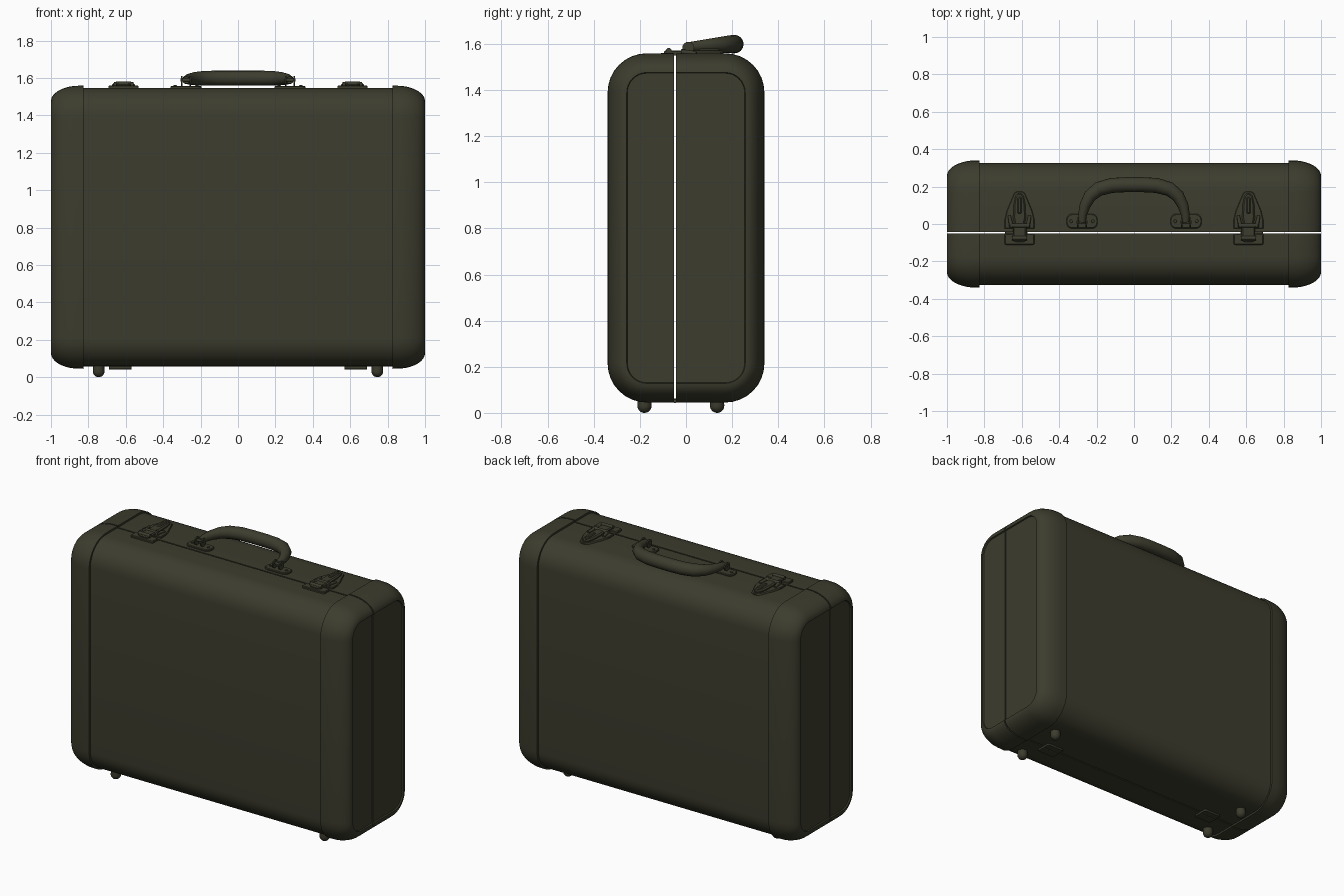
import bpy, bmesh, math
from mathutils import Vector

if "Cube" in bpy.data.objects:
    bpy.data.objects.remove(bpy.data.objects["Cube"])

olive = bpy.data.materials.new("dark_olive")
olive.diffuse_color = (0.045, 0.045, 0.027, 1)
olive.use_nodes = True
olive.node_tree.nodes["Principled BSDF"].inputs["Base Color"].default_value = olive.diffuse_color
SEAM, GAP = -0.047, 0.004


def finish(bm, name, angle=35):
    bmesh.ops.recalc_face_normals(bm, faces=bm.faces)
    me = bpy.data.meshes.new(name)
    bm.to_mesh(me)
    bm.free()
    me.materials.append(olive)
    ob = bpy.data.objects.new(name, me)
    bpy.context.collection.objects.link(ob)
    bpy.ops.object.select_all(action='DESELECT')
    ob.select_set(True)
    bpy.context.view_layer.objects.active = ob
    bpy.ops.object.shade_smooth_by_angle(angle=math.radians(angle))
    return ob


def rounded_rect(hw, hh, r, seg=8):
    pts = []
    for i, (sx, sy) in enumerate(((1, 1), (-1, 1), (-1, -1), (1, -1))):
        for k in range(seg + 1):
            a = math.pi / 2 * (i + k / seg)
            pts.append((sx * (hw - r) + r * math.cos(a), sy * (hh - r) + r * math.sin(a)))
    return pts


def bridge(bm, rings):
    n = len(rings[0])
    for a, b in zip(rings, rings[1:]):
        for i in range(n):
            bm.faces.new((a[i], a[(i + 1) % n], b[(i + 1) % n], b[i]))


def shell_half(name, sections, front, end_face):
    """Loft (x, half depth, half height, radius) sections, keep one side of the seam."""
    bm = bmesh.new()
    rings = [[bm.verts.new((x, y, z + 0.802)) for y, z in rounded_rect(d, h, r)]
             for x, d, h, r in sections]
    bridge(bm, rings)
    if end_face:
        bm.faces.new(rings[-1])
    bmesh.ops.recalc_face_normals(bm, faces=bm.faces)
    if not end_face and sum((f.normal.dot(f.calc_center_median() - Vector((0, 0, 0.8))) for f in bm.faces)) < 0:
        bmesh.ops.reverse_faces(bm, faces=bm.faces)
    bmesh.ops.bisect_plane(bm, geom=bm.verts[:] + bm.edges[:] + bm.faces[:],
                           plane_co=(0, SEAM + (-GAP if front else GAP), 0), plane_no=(0, 1, 0),
                           clear_outer=front, clear_inner=not front)
    # Wall of the shell, closed into a rim at the open edges
    edge = [e for e in bm.edges if e.is_boundary]
    inner = {}
    for e in edge:
        for v in e.verts:
            if v not in inner:
                c = Vector((v.co.x, v.co.y * 0.955, 0.802 + (v.co.z - 0.802) * 0.98))
                if end_face and abs(v.co.x) > 0.85:
                    c.x *= 0.985
                if abs(v.co.y - SEAM) < 0.01:
                    c.y = v.co.y
                inner[v] = bm.verts.new(c)
    for e in edge:
        a, b = e.verts
        bm.faces.new((a, b, inner[b], inner[a]))
    return finish(bm, name, 30)


def prism(name, outline, z0, z1, cx=0, cy=0, bevel=0.004):
    """Flat plate with a bevelled edge from an xy outline."""
    bm = bmesh.new()
    low = [bm.verts.new((cx + x, cy + y, z0)) for x, y in outline]
    mid = [bm.verts.new((cx + x, cy + y, z1 - bevel)) for x, y in outline]
    my = sum(y for _, y in outline) / len(outline)
    hw = max(abs(x) for x, _ in outline)
    hh = max(abs(y - my) for _, y in outline)
    top = [bm.verts.new((cx + x * (1 - bevel / hw), cy + my + (y - my) * (1 - bevel / hh), z1))
           for x, y in outline]
    bridge(bm, [low, mid, top])
    bm.faces.new(low)
    bm.faces.new(top)
    return finish(bm, name)


def tube(name, pts, radii, seg=16):
    bm = bmesh.new()
    rings = []
    for i, p in enumerate(pts):
        t = (pts[min(i + 1, len(pts) - 1)] - pts[max(i - 1, 0)]).normalized()
        u = t.cross(Vector((0, 0, 1))).normalized() if abs(t.z) < 0.95 else Vector((1, 0, 0))
        w = u.cross(t)
        rings.append([bm.verts.new(p + radii[i] * (math.cos(a) * u + math.sin(a) * w))
                      for a in (2 * math.pi * k / seg for k in range(seg))])
    bridge(bm, rings)
    bm.faces.new(rings[0])
    bm.faces.new(rings[-1])
    return finish(bm, name, 50)


# Case shells: middle sleeve and two rounded end caps, each split at the seam
for front in (True, False):
    half = "front" if front else "back"
    shell_half(half + "_sleeve", [(-0.84, 0.325, 0.745, 0.15), (0.84, 0.325, 0.745, 0.15)], front, False)
    for s, side in ((-1, "left"), (1, "right")):
        secs = [(s * 0.825, 0.34, 0.757, 0.17)]
        for k in range(1, 10):
            a = math.pi / 2 * k / 9
            inset = 0.083 * (1 - math.cos(a))
            secs.append((s * (0.845 + 0.155 * math.sin(a)), 0.34 - inset, 0.757 - inset, 0.17 - inset))
        # Recessed end panel
        secs += [(s * 0.992, 0.254, 0.671, 0.084), (s * 0.992, 0.25, 0.667, 0.08)]
        shell_half(f"{half}_{side}_cap", secs, front, True)

# Carrying handle: tapered grip on a curved path
ctrl = [(-0.277, 0.01), (-0.275, 0.05), (-0.262, 0.10), (-0.235, 0.15), (-0.19, 0.187), (-0.12, 0.206), (-0.05, 0.21)]
ctrl += [(-x, y) for x, y in reversed(ctrl)]
path, radii = [], []
for x, y in ctrl:
    t = min(1, max(0, (y - 0.01) / 0.19))
    path.append(Vector((x, y, 1.588 + 0.011 * t)))
    radii.append(0.019 + 0.021 * t)
tube("handle_grip", path, radii)

for s, side in ((-1, "left"), (1, "right")):
    # Handle mount: plate, ears, pivot pin and rivets
    prism(side + "_handle_plate", rounded_rect(0.083, 0.039, 0.03, 5), 1.54, 1.557, s * 0.278, 0.015)
    for k in (-1, 1):
        tube(f"{side}_mount_ear_{k + 1}", [Vector((s * 0.278 + k * 0.022 - 0.004, 0.01, 1.583)),
                                         Vector((s * 0.278 + k * 0.022 + 0.004, 0.01, 1.583))], [0.026] * 2)
        tube(f"{side}_mount_rivet_{k + 1}", [Vector((s * 0.278 + k * 0.058, 0.015, 1.55)),
                                           Vector((s * 0.278 + k * 0.058, 0.015, 1.561))], [0.011, 0.008], 12)
    tube(side + "_pivot_pin", [Vector((s * 0.278 - 0.03, 0.01, 1.588)), Vector((s * 0.278 + 0.03, 0.01, 1.588))],
         [0.008] * 2, 10)

    # Latch: pointed back plate, lever, hook, and front catch plate
    x = s * 0.612
    right = [(0.08, -0.025), (0.08, 0.02), (0.068, 0.07), (0.045, 0.125), (0.028, 0.165), (0.012, 0.175)]
    prism(side + "_latch_plate", right + [(-a, b) for a, b in reversed(right)], 1.54, 1.557, x)
    lever = [(0.02, -0.03), (0.034, 0.03), (0.032, 0.1), (0.022, 0.15), (0.008, 0.163)]
    prism(side + "_latch_lever", lever + [(-a, b) for a, b in reversed(lever)], 1.55, 1.572, x, 0, 0.008)
    prism(side + "_lever_ridge", rounded_rect(0.011, 0.045, 0.01, 4), 1.56, 1.579, x, 0.1, 0.005)
    prism(side + "_latch_hook", rounded_rect(0.036, 0.05, 0.014, 4), 1.55, 1.572, x, -0.045, 0.006)
    prism(side + "_catch_plate", rounded_rect(0.08, 0.03, 0.01, 4), 1.54, 1.560, x, -0.081)
    tube(side + "_latch_barrel", [Vector((x - 0.052, -0.008, 1.566)), Vector((x + 0.052, -0.008, 1.566))], [0.012] * 2)
    tube(side + "_catch_barrel", [Vector((x - 0.04, -0.075, 1.57)), Vector((x + 0.04, -0.075, 1.57))], [0.012] * 2)
    for k in (-1, 1):
        tube(f"{side}_latch_arm_{k + 1}", [Vector((x + k * 0.042, -0.02, 1.566)), Vector((x + k * 0.055, 0.045, 1.56))],
             [0.012, 0.008], 10)

    # Hinge under the seam
    prism(side + "_hinge", rounded_rect(0.06, 0.05, 0.008, 3), 0.045, 0.062, s * 0.63, SEAM)
    tube(side + "_hinge_barrel", [Vector((s * 0.63 - 0.06, SEAM, 0.05)), Vector((s * 0.63 + 0.06, SEAM, 0.05))],
         [0.008] * 2, 10)

    # Round feet
    for y, half in ((-0.18, "front"), (0.135, "back")):
        zs = [0.06, 0.031] + [0.031 - 0.031 * math.sin(math.pi / 2 * k / 6) for k in range(1, 6)] + [0.0]
        rs = [0.03, 0.031] + [0.031 * math.cos(math.pi / 2 * k / 6) for k in range(1, 6)] + [0.002]
        tube(f"{half}_{side}_foot", [Vector((s * 0.745, y, z)) for z in zs], rs)
